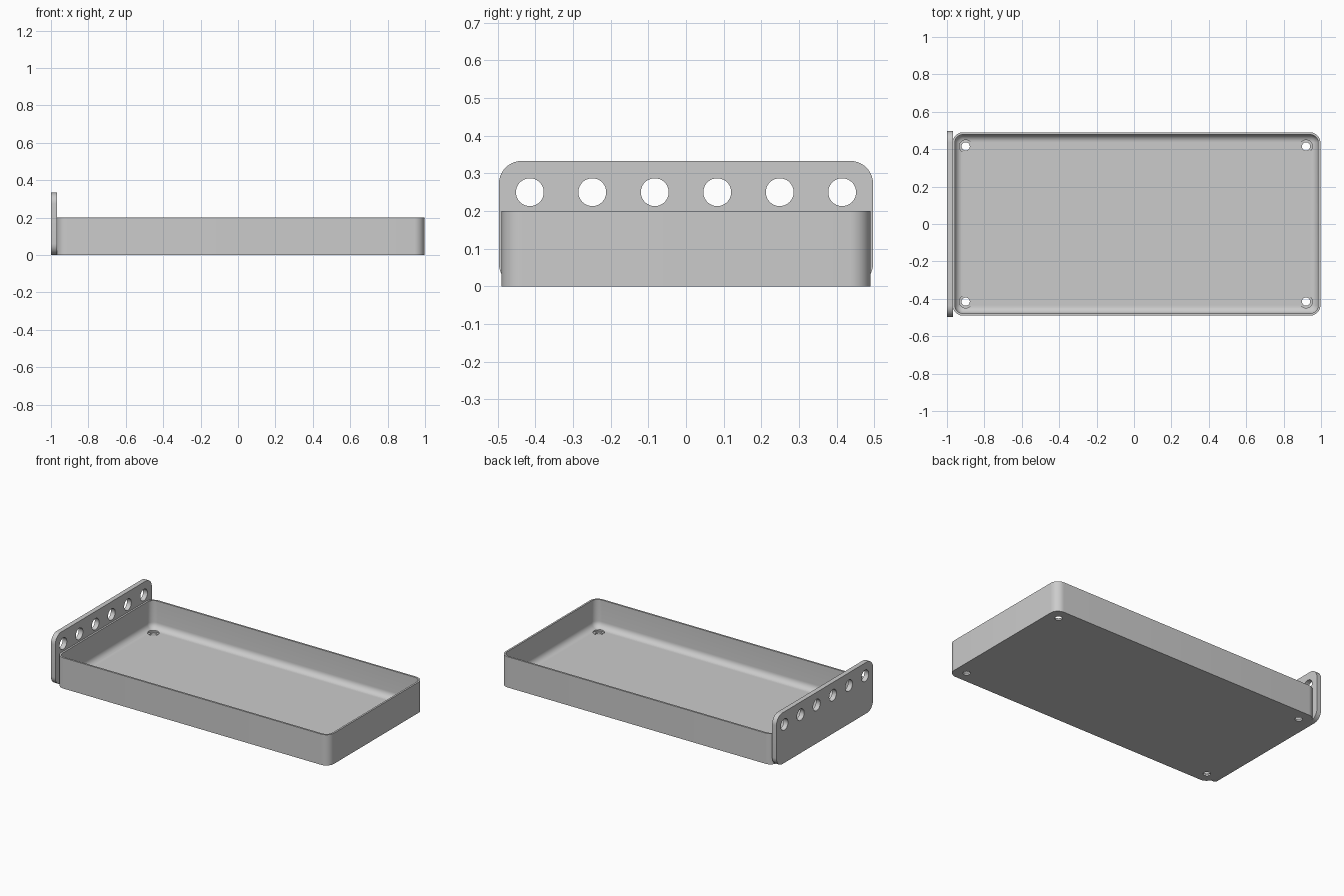
import bpy, bmesh
from math import sin, cos, pi, radians

cube = bpy.data.objects.get("Cube")
if cube:
    bpy.data.objects.remove(cube, do_unlink=True)

grey = bpy.data.materials.new("light_grey")
grey.use_nodes = True
colour = (0.6, 0.6, 0.6, 1)
grey.diffuse_color = colour
grey.node_tree.nodes["Principled BSDF"].inputs["Base Color"].default_value = colour


def rounded_rect(cx, cy, hx, hy, r, steps=10):
    """Counter-clockwise outline of a rectangle with rounded corners."""
    pts = []
    for k, (sx, sy) in enumerate([(1, 1), (-1, 1), (-1, -1), (1, -1)]):
        for i in range(steps + 1):
            a = (k + i / steps) * pi / 2
            pts.append((cx + sx * (hx - r) + r * cos(a),
                        cy + sy * (hy - r) + r * sin(a)))
    return pts


def loft(name, rings):
    """Skin a stack of equal-length rings and cap both ends."""
    bm = bmesh.new()
    loops = [[bm.verts.new(p) for p in ring] for ring in rings]
    n = len(loops[0])
    for a, b in zip(loops, loops[1:]):
        for i in range(n):
            j = (i + 1) % n
            bm.faces.new((a[i], a[j], b[j], b[i]))
    bm.faces.new(loops[0][::-1])
    bm.faces.new(loops[-1])
    bmesh.ops.recalc_face_normals(bm, faces=bm.faces)
    mesh = bpy.data.meshes.new(name)
    bm.to_mesh(mesh)
    bm.free()
    mesh.materials.append(grey)
    obj = bpy.data.objects.new(name, mesh)
    bpy.context.collection.objects.link(obj)
    return obj


def activate(obj):
    bpy.ops.object.select_all(action='DESELECT')
    obj.select_set(True)
    bpy.context.view_layer.objects.active = obj


def drill(obj, centre, radius, depth, rotation=(0, 0, 0)):
    """Cut a round hole and discard the cutter."""
    bpy.ops.mesh.primitive_cylinder_add(vertices=40, radius=radius, depth=depth,
                                        location=centre, rotation=rotation)
    cutter = bpy.context.object
    cutter.hide_render = True
    cutter.data.materials.append(grey)
    mod = obj.modifiers.new("hole", 'BOOLEAN')
    mod.operation, mod.solver, mod.object = 'DIFFERENCE', 'EXACT', cutter
    activate(obj)
    bpy.ops.object.modifier_apply(modifier=mod.name)
    bpy.data.objects.remove(cutter, do_unlink=True)


def smooth(obj):
    activate(obj)
    bpy.ops.object.shade_smooth_by_angle(angle=radians(30))


# Tray: outer wall, rim, inner wall, then a filleted run into the floor
TX, HX, HY, CORNER = 0.0135, 0.983, 0.49, 0.055
WALL, FLOOR, FILLET = 0.012, 0.02, 0.04


def tray_ring(inset, z):
    outline = rounded_rect(TX, 0, HX - inset, HY - inset, CORNER - inset)
    return [(x, y, z) for x, y in outline]


rings = [tray_ring(0, 0), tray_ring(0, 0.2), tray_ring(WALL, 0.2)]
for i in range(9):
    a = i / 8 * pi / 2
    rings.append(tray_ring(WALL + FILLET * (1 - cos(a)), FLOOR + FILLET * (1 - sin(a))))
tray = loft("tray", rings)

# Counterbored screw holes in the tray corners
for x in (-0.9, 0.92):
    for y in (-0.415, 0.415):
        drill(tray, (x, y, 0.06), 0.034, 0.096)
        drill(tray, (x, y, 0), 0.022, 0.1)
smooth(tray)

# Upright end plate with a row of round holes
outline = rounded_rect(0, 0.1665, 0.497, 0.1665, 0.06)
plate = loft("end_plate", [[(x, y, z) for y, z in outline] for x in (-1, -0.969)])
for i in range(6):
    drill(plate, (-0.985, (i - 2.5) * 0.166, 0.25), 0.037, 0.1, (0, pi / 2, 0))
smooth(plate)
